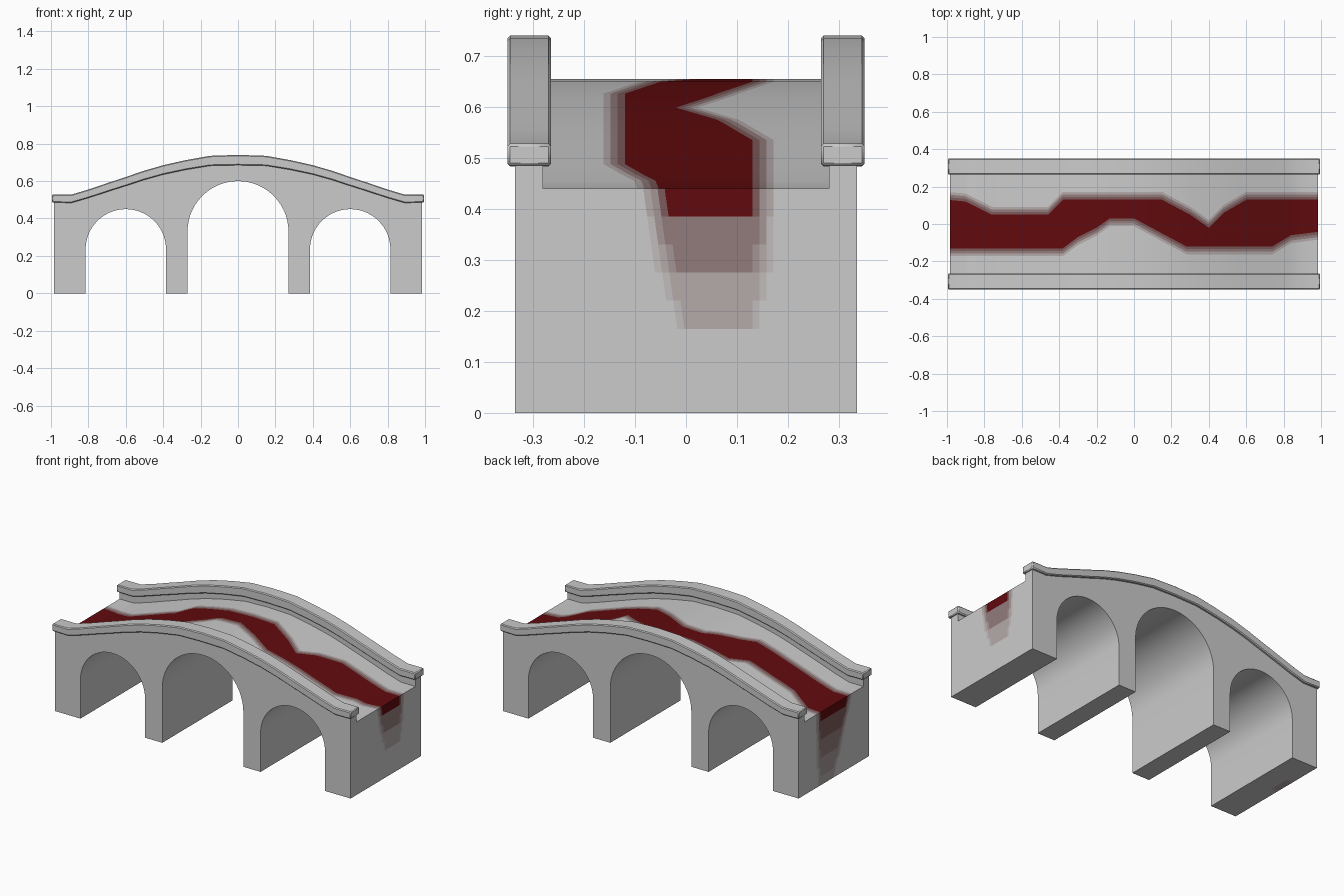
import bpy, bmesh, math

if "Cube" in bpy.data.objects:
    bpy.data.objects.remove(bpy.data.objects["Cube"])

CURVE = [(0, .74), (.15, .735), (.28, .712), (.4, .685), (.5, .656), (.6, .622),
         (.7, .589), (.8, .555), (.89, .528), (1, .528)]
# solid stain edges across the deck: (x, y)
LOW = [(-1, -.13), (-.38, -.13), (-.3, -.07), (-.2, -.02), (-.13, .03), (0, .03),
       (.28, -.12), (.74, -.12), (.84, -.06), (1, -.04)]
HIGH = [(-1, .13), (-.9, .12), (-.76, .05), (-.46, .05), (-.38, .13), (.15, .13),
        (.3, .05), (.4, -.02), (.48, .06), (.6, .13), (1, .13)]
END, BODY_Y, DECK_Y, FADE, N = .985, .335, .28, .07, 5


def interp(table, x):
    for (x0, y0), (x1, y1) in zip(table, table[1:]):
        if x <= x1:
            return y0 + (y1 - y0) * (x - x0) / (x1 - x0)
    return table[-1][1]


def top_z(x):
    return interp(CURVE, abs(x))


def wall_z(x):
    return top_z(x) - .055 + .012 * abs(x)


def deck_z(x):
    return wall_z(x) - .03 - .015 * abs(x)


def stations(end):
    xs = {s * x for x, _ in CURVE if x < end for s in (-1, 1)}
    xs |= {x for x, _ in LOW + HIGH if abs(x) < end} | {-end, end}
    return sorted(xs)


def finish(bm, name, mats=()):
    bmesh.ops.remove_doubles(bm, verts=bm.verts, dist=1e-4)
    bmesh.ops.recalc_face_normals(bm, faces=bm.faces)
    mesh = bpy.data.meshes.new(name)
    bm.to_mesh(mesh)
    bm.free()
    for m in mats:
        mesh.materials.append(m)
    ob = bpy.data.objects.new(name, mesh)
    bpy.context.collection.objects.link(ob)
    bpy.ops.object.select_all(action='DESELECT')
    bpy.context.view_layer.objects.active = ob
    ob.select_set(True)
    return ob


def face(bm, pts, mat=0):
    bm.faces.new([bm.verts.new(p) for p in pts]).material_index = mat


def strip(bm, a, b):
    for i in range(len(a) - 1):
        face(bm, [a[i], a[i + 1], b[i + 1], b[i]])


def stained(bm, rows, half):
    """Surface through rows of (x, z, low, high, strength), tinted in bands."""
    steps = [i / N for i in range(N + 1)]
    weights = [0] + [(i + .5) / N for i in range(N)] + [1]
    weights += weights[-2::-1]

    def line(r):
        ys = [-half] + [r[2] - FADE * (1 - t) for t in steps]
        ys += [r[3] + FADE * t for t in steps] + [half]
        return [(r[0], y, r[1]) for y in ys]
    for r0, r1 in zip(rows, rows[1:]):
        a, b = line(r0), line(r1)
        for i, w in enumerate(weights):
            tint = round(w * (r0[4] + r1[4]) / 2 * 8)
            face(bm, [a[i], a[i + 1], b[i + 1], b[i]], tint)


# grey to dark red tints for the stain
RED, GREY = (.12, .003, .004), (.8, .8, .8)
mats = []
for k in range(9):
    m = bpy.data.materials.new("stone" if k == 0 else f"stain_{k}")
    t = k / 8
    m.diffuse_color = (*[g + (r - g) * t for r, g in zip(RED, GREY)], 1)
    m.use_nodes = True
    m.node_tree.nodes["Principled BSDF"].inputs["Base Color"].default_value = m.diffuse_color
    mats.append(m)

# bridge body: arched underside, side walls, deck and ends
bm = bmesh.new()
under = [(-END, 0)]
for cx, r, spring in ((-.6, .215, .235), (0, .27, .33), (.6, .215, .235)):
    under.append((cx - r, 0))
    under += [(cx - r * math.cos(math.pi * i / 28), spring + r * math.sin(math.pi * i / 28))
              for i in range(29)]
    under.append((cx + r, 0))
under.append((END, 0))
xs = stations(END)
crest = [(x, wall_z(x)) for x in xs]
for s in (-1, 1):
    face(bm, [(x, s * BODY_Y, z) for x, z in under + crest[::-1]])
    outer = [(x, s * BODY_Y, z) for x, z in crest]
    inner = [(x, s * DECK_Y, z) for x, z in crest]
    strip(bm, outer, inner)
    strip(bm, inner, [(x, s * DECK_Y, deck_z(x)) for x in xs])
    for e in (-END, END):
        face(bm, [(e, s * BODY_Y, 0), (e, s * DECK_Y, 0),
                  (e, s * DECK_Y, wall_z(e)), (e, s * BODY_Y, wall_z(e))])
strip(bm, [(x, -BODY_Y, z) for x, z in under[1:]], [(x, BODY_Y, z) for x, z in under[1:]])
stained(bm, [(x, deck_z(x), interp(LOW, x), interp(HIGH, x), 1) for x in xs], DECK_Y)
# stain running down both ends, and under the left pier
for e, foot in ((-END, .5), (END, 0)):
    rows = []
    for i in range(9):
        t = i / 8
        lo, hi = interp(LOW, e), interp(HIGH, e)
        rows.append((e, deck_z(e) * (1 - t), lo + (.02 - lo) * t, hi,
                     1 - (1 - foot) * t))
    stained(bm, rows, DECK_Y)
stained(bm, [(-END + .17 * t / 4, 0, .02, .13, .5 * (1 - t / 4)) for t in range(5)], BODY_Y)
finish(bm, "bridge_body", mats)
bpy.ops.object.shade_smooth_by_angle(angle=math.radians(30))

# coping stones along both parapets
for s, name in ((-1, "front_coping"), (1, "back_coping")):
    bm = bmesh.new()
    cx = sorted({k * x for x, _ in CURVE for k in (-.995 if x == 1 else -1, .995 if x == 1 else 1)})
    ring = [[(x, s * y, f(x)) for x in cx] for y, f in
            ((.265, wall_z), (.265, top_z), (.35, top_z), (.35, wall_z))]
    for i in range(4):
        strip(bm, ring[i], ring[(i + 1) % 4])
    for i in (0, -1):
        face(bm, [r[i] for r in ring])
    ob = finish(bm, name)
    bev = ob.modifiers.new("soft_edges", 'BEVEL')
    bev.width, bev.segments, bev.angle_limit = .005, 1, math.radians(50)
    bpy.ops.object.shade_smooth_by_angle(angle=math.radians(30))
